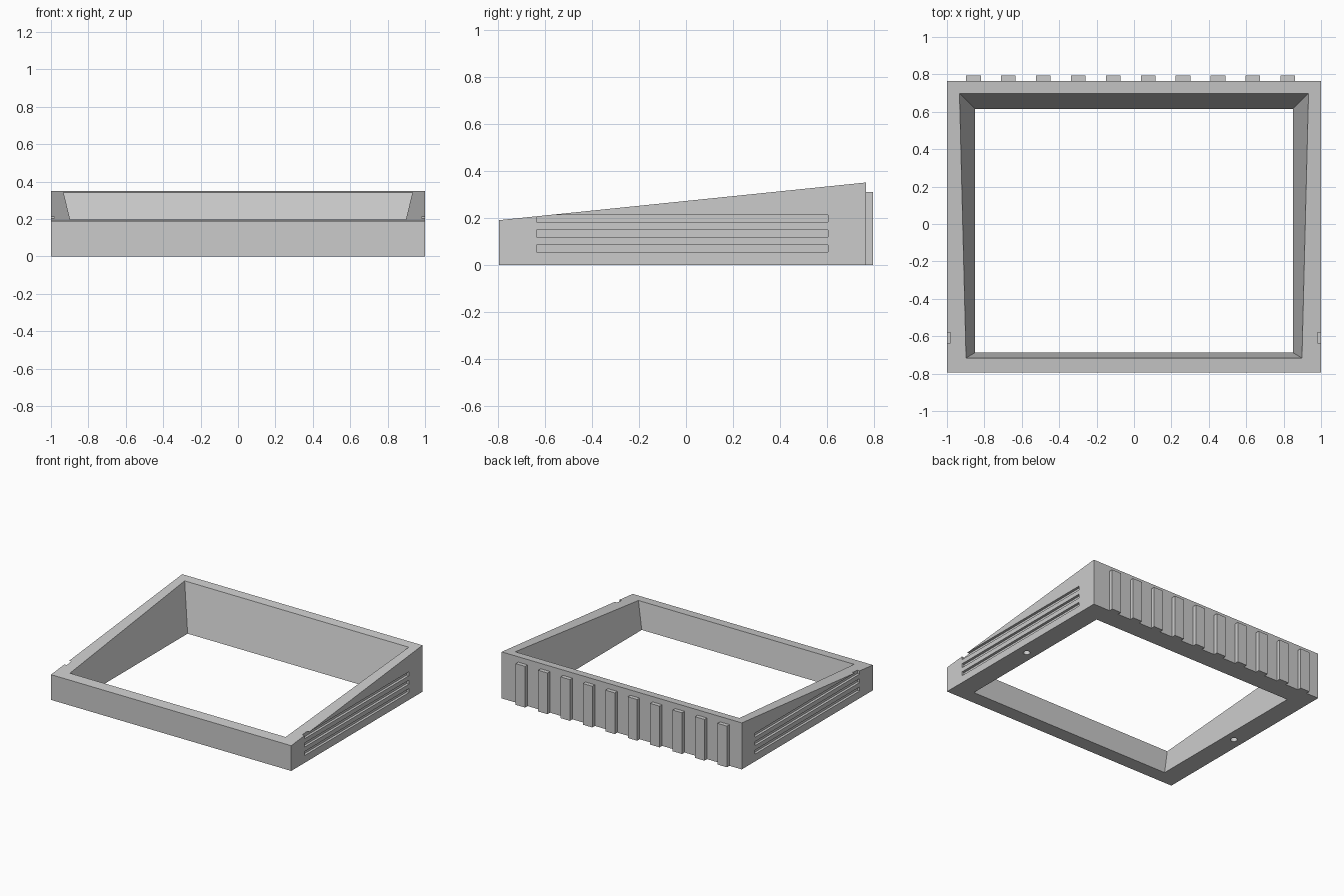
import bpy
import bmesh
from mathutils import Matrix, Vector

cube = bpy.data.objects.get("Cube")
if cube:
    bpy.data.objects.remove(cube, do_unlink=True)

grey = bpy.data.materials.new("plain grey")
grey.use_nodes = True
colour = (0.6, 0.6, 0.6, 1)
grey.diffuse_color = colour
grey.node_tree.nodes["Principled BSDF"].inputs["Base Color"].default_value = colour

FRONT, BACK = -0.795, 0.765


def finish(name, bm):
    bmesh.ops.recalc_face_normals(bm, faces=bm.faces)
    mesh = bpy.data.meshes.new(name)
    bm.to_mesh(mesh)
    bm.free()
    mesh.materials.append(grey)
    obj = bpy.data.objects.new(name, mesh)
    bpy.context.scene.collection.objects.link(obj)
    return obj


def add_box(bm, low, high):
    low, high = Vector(low), Vector(high)
    matrix = Matrix.Translation((low + high) / 2) @ Matrix.Diagonal((high - low).to_4d())
    return bmesh.ops.create_cube(bm, size=1, matrix=matrix)["verts"]


def cut(target, cutter):
    mod = target.modifiers.new(cutter.name, "BOOLEAN")
    mod.operation = "DIFFERENCE"
    mod.solver = "EXACT"
    mod.object = cutter
    cutter.hide_render = True
    cutter.hide_set(True)
    cutter.display_type = "WIRE"


# Wedge body: the top slopes up towards the back
bm = bmesh.new()
for v in add_box(bm, (-1, FRONT, 0), (1, BACK, 0.35)):
    if v.co.z > 0.1 and v.co.y < 0:
        v.co.z = 0.19
frame = finish("sloped_frame", bm)

# Central opening, flaring outwards towards the top
bm = bmesh.new()
for v in add_box(bm, (-0.85, -0.688, 0), (0.85, 0.615, 0)):
    pass
bm.free()
bm = bmesh.new()
rings = []
for z in (-0.1, 0.5):
    x, y0, y1 = 0.85 + 0.242 * z, -0.688 - 0.143 * z, 0.615 + 0.242 * z
    rings.append([bm.verts.new((px, py, z))
                  for px, py in ((-x, y0), (x, y0), (x, y1), (-x, y1))])
bm.faces.new(rings[0])
bm.faces.new(rings[1])
for i in range(4):
    j = (i + 1) % 4
    bm.faces.new((rings[0][i], rings[0][j], rings[1][j], rings[1][i]))
cut(frame, finish("opening_cutter", bm))

# Three shallow grooves along each side
bm = bmesh.new()
for side in (-1, 1):
    for i in range(3):
        z = 0.055 + 0.0635 * i
        x0, x1 = sorted((side * 0.981, side * 1.1))
        add_box(bm, (x0, -0.637, z), (x1, 0.605, z + 0.03))
cut(frame, finish("side_groove_cutter", bm))

# Round blind hole under each side
bm = bmesh.new()
for side in (-1, 1):
    bmesh.ops.create_cone(bm, cap_ends=True, segments=32, radius1=0.024, radius2=0.024,
                          depth=0.12, matrix=Matrix.Translation((side * 0.924, -0.04, 0)))
cut(frame, finish("bottom_hole_cutter", bm))

# Row of upright ribs on the back
for i in range(10):
    x = -0.858 + 0.1867 * i
    bm = bmesh.new()
    add_box(bm, (x - 0.039, BACK - 0.01, 0), (x + 0.039, 0.795, 0.31))
    finish("back_rib_%d" % (i + 1), bm)
